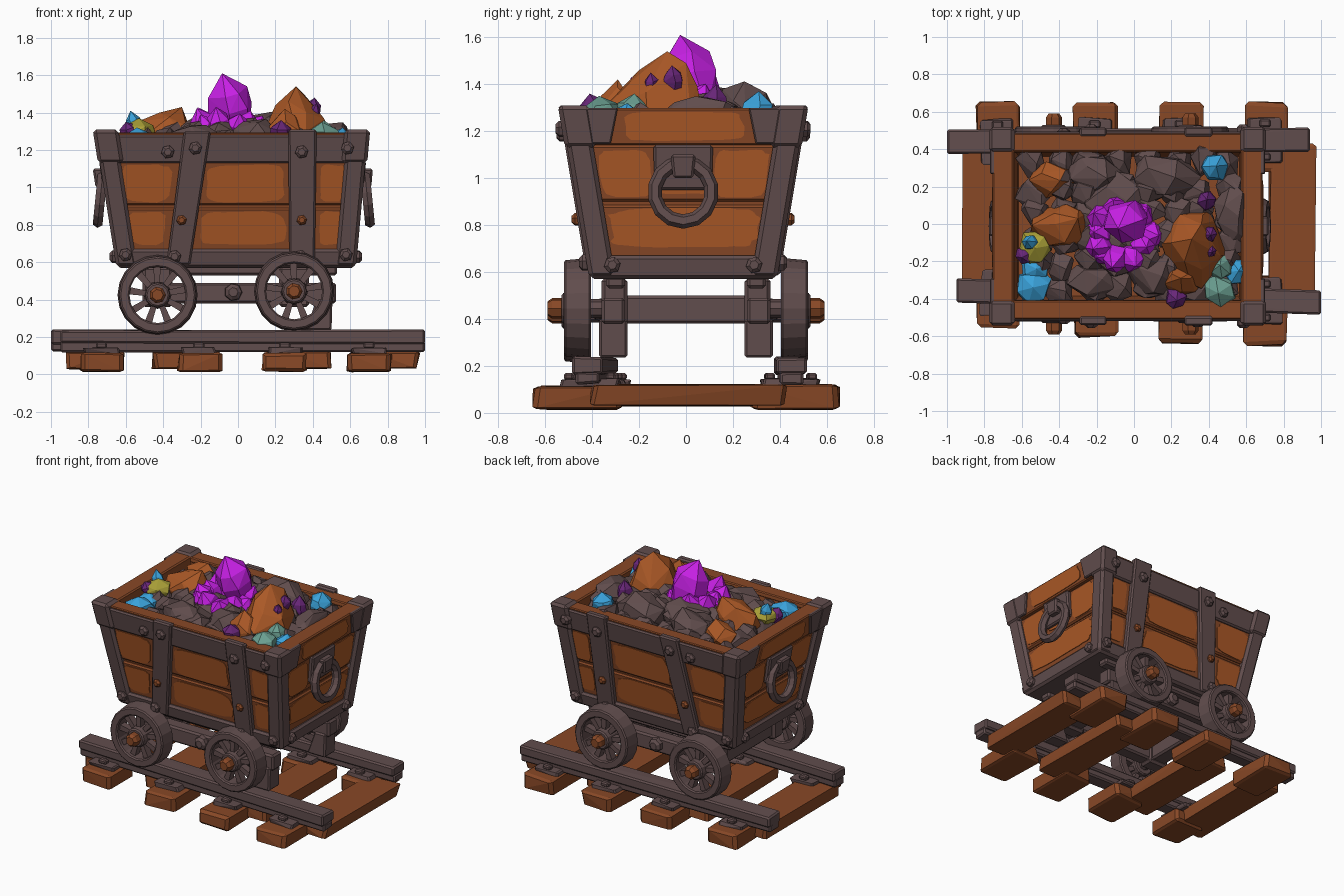
import bpy, bmesh, math, random
from mathutils import Vector

if "Cube" in bpy.data.objects:
    bpy.data.objects.remove(bpy.data.objects["Cube"])

random.seed(7)
R = random.uniform


def material(name, r, g, b):
    m = bpy.data.materials.new(name)
    lin = [((c / 255 + 0.055) / 1.055) ** 2.4 for c in (r, g, b)]
    m.diffuse_color = (*lin, 1)
    m.use_nodes = True
    m.node_tree.nodes["Principled BSDF"].inputs["Base Color"].default_value = m.diffuse_color
    return m


METAL = material("dark iron", 97, 77, 77)
WOOD = material("brown wood", 136, 72, 38)
LIGHT = material("orange wood", 170, 88, 38)
PURPLE = material("purple crystal", 200, 32, 230)
PLUM = material("dark purple crystal", 104, 38, 120)
BLUE = material("blue crystal", 58, 162, 218)
YELLOW = material("yellow crystal", 170, 160, 56)
TEAL = material("teal crystal", 106, 158, 144)


def finish(name, bm, mats, bevel=0.0):
    me = bpy.data.meshes.new(name)
    bmesh.ops.recalc_face_normals(bm, faces=bm.faces)
    bm.to_mesh(me)
    bm.free()
    ob = bpy.data.objects.new(name, me)
    bpy.context.collection.objects.link(ob)
    for m in mats:
        me.materials.append(m)
    if bevel:
        mod = ob.modifiers.new("worn_edges", 'BEVEL')
        mod.width, mod.segments, mod.limit_method = bevel, 1, 'ANGLE'
    return ob


def hull(name, pts, mat, bevel=0.0, second=None, rule=None):
    bm = bmesh.new()
    for p in pts:
        bm.verts.new(p)
    bmesh.ops.convex_hull(bm, input=bm.verts)
    bmesh.ops.delete(bm, geom=[v for v in bm.verts if not v.link_faces], context='VERTS')
    bmesh.ops.dissolve_limit(bm, angle_limit=0.02, verts=bm.verts, edges=bm.edges)
    bm.normal_update()
    if rule:
        for f in bm.faces:
            f.material_index = 1 if rule(f) else 0
    return finish(name, bm, [mat] + ([second] if second else []), bevel)


def box(name, x0, x1, y0, y1, z0, z1, mat, bevel=0.012, j=0.0):
    return hull(name, [(x + R(-j, j), y + R(-j, j), z + R(-j, j) / 3) for x in (x0, x1)
                       for y in (y0, y1) for z in (z0, z1)], mat, bevel)


# Tapered cart walls: u runs along a wall (-1..1), z is height, d is outward offset
CY = -0.012


def half(z):
    t = (z - 0.58) / 0.73
    return 0.60 + 0.09 * t, 0.36 + 0.122 * t, -0.01 - 0.025 * t


def wall(side, u, z, d):
    hx, hy, cx = half(z)
    s = 1 if side in ("right", "back") else -1
    if side in ("front", "back"):
        return Vector((cx + u * hx, CY + s * (hy + d), z))
    return Vector((cx + s * (hx + d), CY + u * hy, z))


OUT = {"front": (0, -1, 0), "back": (0, 1, 0), "left": (-1, 0, 0), "right": (1, 0, 0)}


def slab(name, side, z0, z1, bot, top, d, mat, bevel=0.01, d0=-0.03):
    pts = [wall(side, u, z, e) for z, us in ((z0, bot), (z1, top)) for u in us for e in (d0, d)]
    hull(name, pts, mat, bevel)


def patch(side, z0, z1, bot, top, d, n=22):
    """Thin ragged patch of lighter wood on a wall."""
    bm = bmesh.new()
    loops = [[], []]
    for i in range(n):
        a, k = i * math.tau / n, R(0.90, 1.0)
        c, s = math.cos(a), math.sin(a)
        p = 0.5 + 0.5 * k * math.copysign(abs(c) ** 0.4, c)
        q = 0.5 + 0.5 * k * math.copysign(abs(s) ** 0.4, s)
        u = (bot[0] + (top[0] - bot[0]) * q) * (1 - p) + (bot[1] + (top[1] - bot[1]) * q) * p
        for loop, e in zip(loops, (d, d - 0.008)):
            loop.append(bm.verts.new(wall(side, u, z0 + (z1 - z0) * q, e)))
    bm.faces.new(loops[0])
    for i in range(n):
        j = (i + 1) % n
        bm.faces.new((loops[0][i], loops[0][j], loops[1][j], loops[1][i]))
    bm.faces.new(loops[1][::-1])
    finish("light_patch", bm, [LIGHT])


def bolt(side, u, z, d, mat=METAL, r=0.036):
    o, n = wall(side, u, z, d), Vector(OUT[side])
    t = Vector((-n.y, n.x, 0))
    pts = []
    for e, k in ((-0.02, 1), (0.014, 1), (0.028, 0.55)):
        for i in range(6):
            a = i * math.pi / 3 + 0.2
            pts.append(o + n * e + (t * math.cos(a) + Vector((0, 0, math.sin(a)))) * r * k)
    hull("bolt", pts, mat)


def frustum_ring(z, d):
    hx, hy, cx = half(z)
    return [(cx + sx * (hx + d), CY + sy * (hy + d), z)
            for sx, sy in ((-1, -1), (1, -1), (1, 1), (-1, 1))]


# Open wooden tub
bm = bmesh.new()
rings = [[bm.verts.new(p) for p in frustum_ring(z, d)]
         for z, d in ((0.6, 0), (1.28, 0), (1.28, -0.075), (1.1, -0.075))]
for a, b in zip(rings, rings[1:]):
    for i in range(4):
        bm.faces.new((a[i], a[(i + 1) % 4], b[(i + 1) % 4], b[i]))
bm.faces.new(rings[0])
bm.faces.new(rings[3])
finish("tub", bm, [WOOD])
hull("base_frame", frustum_ring(0.57, 0.035) + frustum_ring(0.67, 0.04), METAL, 0.015)


# Planks, straps, bands and bolts on the long sides
def mix(a, b, z):
    return a + (b - a) * (z - 0.6) / 0.7


E = (-0.97, 0.97)
panels = (((-0.91, -0.91), (-0.65, -0.41)), ((-0.39, -0.14), (0.46, 0.42)), ((0.73, 0.69), (0.91, 0.91)))
for side in ("front", "back"):
    for z0, z1 in ((0.655, 0.89), (0.905, 1.14)):
        slab("side_plank", side, z0, z1, E, E, 0.016, WOOD)
        a, b = max(z0, 0.68) + 0.01, z1 - 0.015
        for (l0, l1), (r0, r1) in panels:
            patch(side, a, b, (mix(l0, l1, a), mix(r0, r1, a)), (mix(l0, l1, b), mix(r0, r1, b)), 0.021)
    slab("top_band", side, 1.13, 1.28, E, E, 0.032, METAL)
    slab("rim_board", side, 1.26, 1.293, E, E, 0.018, WOOD, 0.006, -0.08)
    slab("slanted_strap", side, 0.585, 1.30, (-0.62, -0.41), (-0.37, -0.16), 0.05, METAL, 0.01, 0.0)
    slab("upright_strap", side, 0.585, 1.31, (0.475, 0.70), (0.44, 0.66), 0.05, METAL, 0.01, 0.0)
    for u, z, d in ((-0.51, 1.19, 0.032), (-0.29, 1.21, 0.05), (0.55, 1.19, 0.05), (0.91, 1.21, 0.05),
                    (-0.97, 0.64, 0.045), (-0.54, 0.63, 0.05), (0.57, 0.63, 0.05), (0.97, 0.64, 0.045)):
        bolt(side, u, z, d)
    for u in (-0.45, 0.57):
        bolt(side, u, 0.825, 0.046, WOOD, 0.028)

# Planks, top boards and ring handles on the short ends
for side, s in (("left", -1), ("right", 1)):
    slab("end_plank_low", side, 0.66, 0.885, E, E, 0.016, WOOD)
    slab("end_plank_high", side, 0.90, 1.14, E, E, 0.016, WOOD)
    patch(side, 0.70, 0.875, (-0.84, 0.84), (-0.84, 0.84), 0.021, 34)
    for k in (-1, 1):
        e = sorted((0.30 * k, 0.84 * k))
        patch(side, 0.915, 1.125, e, e, 0.021)
        lo, hi = sorted((0.98 * k, 0.68 * k)), sorted((0.98 * k, 0.58 * k))
        slab("end_corner_plate", side, 1.145, 1.298, lo, hi, 0.048, METAL, 0.006, 0.02)
        bolt(side, 0.82 * k, 0.63, 0.04)
    patch(side, 0.93, 1.02, (-0.29, 0.29), (-0.29, 0.29), 0.021)
    slab("end_top_board", side, 1.14, 1.298, (-0.9, 0.9), (-0.9, 0.9), 0.034, WOOD, 0.008, -0.08)
    patch(side, 1.155, 1.285, (-0.60, 0.60), (-0.55, 0.55), 0.039)
    slab("handle_plate", side, 0.95, 1.14, (-0.29, 0.29), (-0.28, 0.28), 0.045, METAL)
    slab("handle_clasp", side, 1.0, 1.10, (-0.1, 0.1), (-0.12, 0.12), 0.085, METAL)
    bpy.ops.mesh.primitive_torus_add(major_segments=14, minor_segments=6, major_radius=0.122,
                                     minor_radius=0.03, location=wall(side, 0, 0.94, 0.07),
                                     rotation=(0, math.pi / 2 - s * 0.1, 0))
    ring = bpy.context.object
    ring.name = "ring_handle"
    ring.scale = (1.03, 1, 1)
    ring.data.materials.append(METAL)

# Corner posts and heavy corner caps
for sx in (-1, 1):
    for sy in (-1, 1):
        for name, z0, z1, d, leg in (("corner_post", 0.575, 1.25, 0.042, 0.07),
                                     ("corner_cap", 1.13, 1.31, 0.052, 0.085)):
            pts = []
            for z in (z0, z1):
                hx, hy, cx = half(z)
                pts += [(cx + sx * (hx + a), CY + sy * (hy + b), z)
                        for a in (d, -leg) for b in (d, -leg)]
            hull(name, pts, METAL, 0.018)


# Wheels, hubs and axles
def disc(name, x, z, parts, mat, n=12, bevel=0.0):
    hull(name, [(x + r * math.cos(i * math.tau / n), y, z + r * math.sin(i * math.tau / n))
                for y, r in parts for i in range(n)], mat, bevel)


def wheel(x, z, s, R1=0.205, R0=0.15, n=20):
    bm = bmesh.new()
    rows = [[bm.verts.new((x + r * math.cos(i * math.tau / n), s * y, z + r * math.sin(i * math.tau / n)))
             for i in range(n)] for y, r in ((0.405, R1 + 0.01), (0.52, R1), (0.52, R0), (0.405, R0))]
    for k in range(4):
        a, b = rows[k], rows[(k + 1) % 4]
        for i in range(n):
            bm.faces.new((a[i], a[(i + 1) % n], b[(i + 1) % n], b[i]))
    finish("wheel_rim", bm, [METAL], 0.008)
    for i in range(9):
        a = i * math.tau / 9 + 0.2
        c, q = math.cos(a), math.sin(a)
        hull("spoke", [(x + c * r - q * w * k, s * y, z + q * r + c * w * k)
                       for r, w in ((0.03, 0.013), (0.165, 0.02)) for k in (-1, 1) for y in (0.44, 0.49)], METAL)
    disc("hub", x, z, ((s * 0.41, 0.075), (s * 0.53, 0.065)), METAL, 12, 0.008)
    disc("hub_nut", x, z, ((s * 0.52, 0.045), (s * 0.57, 0.045), (s * 0.59, 0.03)), WOOD, 7)


for x, z in ((-0.43, 0.425), (0.30, 0.445)):
    for s in (-1, 1):
        wheel(x, z, s)
        box("axle_bracket", x - 0.08, x + 0.08, s * 0.25, s * 0.36, 0.36, 0.575, METAL, 0.015)
    disc("axle", x, z, ((-0.5, 0.04), (0.5, 0.04)), METAL, 8)
    box("axle_beam", x - 0.06, x + 0.06, -0.33, 0.33, 0.38, 0.50, METAL)
for s in (-1, 1):
    box("chassis_beam", -0.58, 0.53, s * 0.26, s * 0.34, 0.53, 0.58, METAL)
    box("side_beam", -0.42, 0.525, s * 0.26, s * 0.36, 0.38, 0.49, METAL)
    disc("beam_bolt", -0.025, 0.44, ((s * 0.35, 0.05), (s * 0.385, 0.045), (s * 0.40, 0.025)), METAL, 7)
    hull("wheel_shoe", [(x, s * y, z) for y in (0.25, 0.37)
                        for x, z in ((0.36, 0.235), (0.50, 0.235), (0.42, 0.4), (0.505, 0.4))], METAL, 0.01)

# Crooked rails with fixing plates
for name, x0, y0, x1, y1 in (("front_rail", -0.95, -0.355, 1.0, -0.42), ("back_rail", -1.0, 0.44, 0.94, 0.45)):
    for part, w, z0, z1 in (("head", 0.065, 0.165, 0.24), ("foot", 0.05, 0.125, 0.18)):
        hull(name + "_" + part, [(x, y + k * w, z + R(-0.008, 0.004)) for x, y in ((x0, y0), (x1, y1))
                                 for k in (-1, 1) for z in (z0, z1)], METAL, 0.01)
    for x in (-0.73, -0.21, 0.25, 0.70):
        y = y0 + (y1 - y0) * (x - x0) / (x1 - x0)
        box("rail_plate", x - 0.09, x + 0.09, y - 0.12, y + 0.12, 0.11, 0.145, METAL, 0.008, 0.01)
        for k in (-1, 1):
            box("rail_spike", x - 0.03, x + 0.03, y + k * 0.09 - 0.02, y + k * 0.09 + 0.02, 0.14, 0.17, METAL, 0.008)

# Sleepers: a long middle plank with offset end blocks
for x, mid, yf in ((-0.725, -0.80, -0.55), (-0.205, -0.33, -0.60), (0.25, 0.37, -0.64), (0.705, 0.845, -0.645)):
    box("sleeper", mid - 0.12, mid + 0.12, -0.40, 0.42, 0.03, 0.12, WOOD, 0.015, 0.012)
    box("sleeper_front_end", x - 0.115, x + 0.115, yf, -0.28, 0.015, 0.115, WOOD, 0.018, 0.01)
    box("sleeper_back_end", x - 0.115, x + 0.115, 0.28, 0.65, 0.015, 0.12, WOOD, 0.018, 0.01)


# Ore heap
def rock(name, x, y, z, rx, ry, rz, mat, n=16, extra=(), **kw):
    pts = []
    for i in range(n):
        h = 1 - 2 * (i + 0.5) / n
        a, q, k = i * 2.4 + R(-0.4, 0.4), math.sqrt(1 - h * h), R(0.85, 1.1)
        pts.append((x + rx * q * k * math.cos(a), y + ry * q * k * math.sin(a), z + rz * h * k))
    hull(name, pts + list(extra), mat, **kw)


def crystal(base, tip, r, mat, n=6):
    base, tip = Vector(base), Vector(tip)
    ax = tip - base
    rot = ax.to_track_quat('Z', 'Y')
    pts = [tip]
    for t, k in ((0, 0.6), (0.45, 1), (0.7, 0.88)):
        for i in range(n):
            a = i * math.tau / n + R(-0.2, 0.2)
            pts.append(base + ax * t + rot @ Vector((math.cos(a), math.sin(a), 0)) * r * k * R(0.9, 1.1))
    hull("crystal", pts, mat)


for i in range(8):
    for j in range(6):
        x, y = -0.53 + i * 0.148 + R(-0.03, 0.03), -0.345 + j * 0.134 + R(-0.03, 0.03)
        z = 1.21 + 0.10 * (1 - (x / 0.62) ** 2) * (1 - (y / 0.42) ** 2)
        rock("small_rock", x, y, z, R(0.08, 0.115), R(0.075, 0.105), R(0.06, 0.095), METAL, 13)
for x, y, z, rx, ry, rz in ((0.15, 0.25, 1.28, 0.2, 0.13, 0.13), (-0.2, 0.26, 1.27, 0.17, 0.12, 0.12),
                            (0.10, -0.27, 1.26, 0.15, 0.13, 0.11), (-0.22, -0.30, 1.25, 0.17, 0.11, 0.1),
                            (0.53, 0.05, 1.26, 0.1, 0.18, 0.1), (-0.1, 0.12, 1.28, 0.2, 0.16, 0.12)):
    rock("large_rock", x, y, z, rx, ry, rz, METAL, 18)
rock("left_copper_rock", -0.38, -0.01, 1.28, 0.19, 0.13, 0.12, LIGHT, 20, [(-0.30, 0.03, 1.43), (-0.42, 0.0, 1.40)])
rock("back_copper_rock", -0.44, 0.24, 1.27, 0.12, 0.1, 0.11, LIGHT, 14, second=METAL,
     rule=lambda f: f.normal.x > 0.5)
rock("right_copper_rock", 0.32, -0.11, 1.28, 0.17, 0.23, 0.15, LIGHT, 24,
     [(0.31, -0.08, 1.54), (0.36, 0.0, 1.49), (0.27, -0.20, 1.46), (0.42, -0.1, 1.42), (0.2, -0.1, 1.44)],
     second=METAL, rule=lambda f: f.calc_center_median().z < 1.30)
rock("front_copper_rock", 0.26, -0.30, 1.28, 0.12, 0.09, 0.12, LIGHT, 14, [(0.25, -0.29, 1.42)])

# Crystals: leaning main shard, ring of stubby shards, small accents
crystal((0.0, 0.06, 1.27), (-0.085, -0.025, 1.61), 0.12, PURPLE)
for k in range(10):
    a, q = k * math.tau / 10 + R(-0.2, 0.2), R(0.13, 0.19)
    c, s = math.cos(a), math.sin(a)
    crystal((-0.055 + 0.09 * c, -0.05 + 0.09 * s, 1.23), (-0.055 + q * c, -0.05 + q * 1.1 * s, R(1.38, 1.44)), 0.075, PURPLE)
crystal((-0.13, -0.14, 1.23), (-0.2, -0.18, 1.39), 0.06, PURPLE)
for b, t, r, m in (((-0.53, -0.33, 1.18), (-0.54, -0.34, 1.32), 0.095, BLUE), ((-0.53, -0.24, 1.2), (-0.52, -0.24, 1.31), 0.08, BLUE),
                   ((0.42, 0.30, 1.2), (0.44, 0.31, 1.37), 0.08, BLUE), ((0.54, -0.26, 1.17), (0.56, -0.25, 1.32), 0.08, BLUE),
                   ((-0.53, -0.12, 1.24), (-0.53, -0.13, 1.37), 0.092, YELLOW), ((-0.57, -0.15, 1.26), (-0.60, -0.18, 1.35), 0.05, PLUM),
                   ((-0.53, -0.11, 1.26), (-0.575, -0.09, 1.41), 0.042, BLUE),
                   ((0.46, -0.35, 1.2), (0.45, -0.37, 1.35), 0.09, TEAL), ((0.47, -0.24, 1.2), (0.46, -0.22, 1.36), 0.07, TEAL),
                   ((0.22, -0.38, 1.22), (0.23, -0.41, 1.36), 0.06, PLUM), ((0.39, -0.05, 1.36), (0.41, -0.06, 1.48), 0.045, PLUM),
                   ((0.39, -0.14, 1.34), (0.42, -0.15, 1.45), 0.035, PLUM), ((0.38, 0.12, 1.22), (0.39, 0.13, 1.40), 0.055, PLUM)):
    crystal(b, t, r, m)
